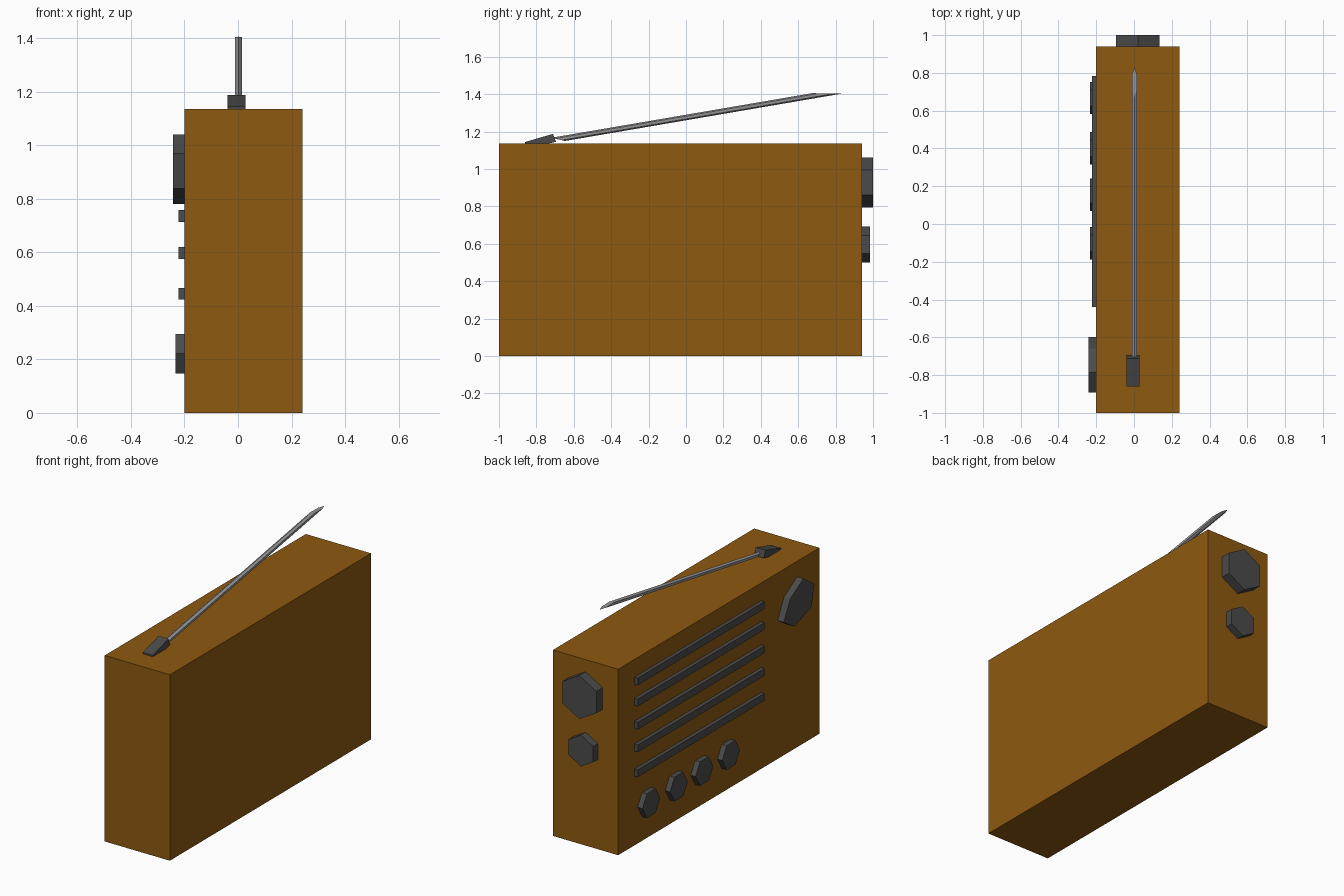
import bpy, bmesh
from math import sin, cos, radians

if "Cube" in bpy.data.objects:
    bpy.data.objects.remove(bpy.data.objects["Cube"])


def material(name, r, g, b):
    m = bpy.data.materials.new(name)
    m.diffuse_color = (r, g, b, 1)
    m.use_nodes = True
    m.node_tree.nodes["Principled BSDF"].inputs["Base Color"].default_value = m.diffuse_color
    return m


BROWN = material("brown_case", 0.27, 0.10, 0.005)
DARK = material("dark_plastic", 0.07, 0.07, 0.07)
METAL = material("metal", 0.3, 0.3, 0.3)


def loft(name, start, end, mat):
    """Closed solid between two matching rings of 3D points."""
    bm = bmesh.new()
    a = [bm.verts.new(p) for p in start]
    b = [bm.verts.new(p) for p in end]
    n = len(a)
    bm.faces.new(a)
    bm.faces.new(b[::-1])
    for i in range(n):
        j = (i + 1) % n
        bm.faces.new((a[j], a[i], b[i], b[j]))
    bmesh.ops.recalc_face_normals(bm, faces=bm.faces)
    me = bpy.data.meshes.new(name)
    bm.to_mesh(me)
    bm.free()
    me.materials.append(mat)
    ob = bpy.data.objects.new(name, me)
    bpy.context.collection.objects.link(ob)
    return ob


def prism_x(name, profile, x0, x1, mat):
    """Extrude a (y, z) profile along x."""
    return loft(name, [(x0, y, z) for y, z in profile],
                [(x1, y, z) for y, z in profile], mat)


def prism_y(name, profile, y0, y1, mat):
    """Extrude an (x, z) profile along y."""
    return loft(name, [(x, y0, z) for x, z in profile],
                [(x, y1, z) for x, z in profile], mat)


def rect(u0, u1, v0, v1):
    return [(u0, v0), (u1, v0), (u1, v1), (u0, v1)]


def hexagon(u, v, r, turn=0):
    return [(u + r * cos(radians(60 * i + turn)),
             v + r * sin(radians(60 * i + turn))) for i in range(6)]


# Case
prism_x("case", rect(-1, 0.94, 0, 1.135), -0.2, 0.24, BROWN)

# Speaker grille bars
for i, z in enumerate((0.445, 0.597, 0.735, 0.877, 1.005)):
    prism_x(f"grille_bar_{i + 1}", rect(-0.44, 0.783, z - 0.022, z + 0.022),
            -0.223, -0.195, DARK)

# Row of small knobs under the grille
for i, y in enumerate((0.667, 0.401, 0.155, -0.102)):
    prism_x(f"small_knob_{i + 1}", hexagon(y, 0.221, 0.085), -0.233, -0.195, DARK)

# Uneven tuning dial
dial = [(-0.893, 0.968), (-0.787, 1.04), (-0.66, 0.965),
        (-0.597, 0.845), (-0.70, 0.78), (-0.865, 0.838)]
prism_x("tuning_dial", dial, -0.242, -0.195, DARK)

# Knobs on the end of the case
prism_y("large_end_knob", hexagon(0.02, 0.928, 0.133, 30), 0.935, 1.0, DARK)
prism_y("small_end_knob", hexagon(0.02, 0.596, 0.096, 30), 0.935, 0.985, DARK)

# Wedge hinge of the antenna
prism_x("antenna_hinge", [(-0.861, 1.134), (-0.743, 1.134), (-0.695, 1.145),
                          (-0.711, 1.187), (-0.861, 1.144)], -0.039, 0.028, DARK)


# Antenna rod with slanted ends
def rod_ring(y_top, y_bottom):
    ring = []
    for c, t in hexagon(0, 0, 1, 30):
        y = y_top + (y_bottom - y_top) * (1 - t) / 2
        ring.append((0.002 + 0.016 * c, y,
                     1.17 + 0.171 * (y + 0.70) - 0.0148 * (1 - t)))
    return ring


loft("antenna_rod", rod_ring(-0.72, -0.647), rod_ring(0.674, 0.83), METAL)
